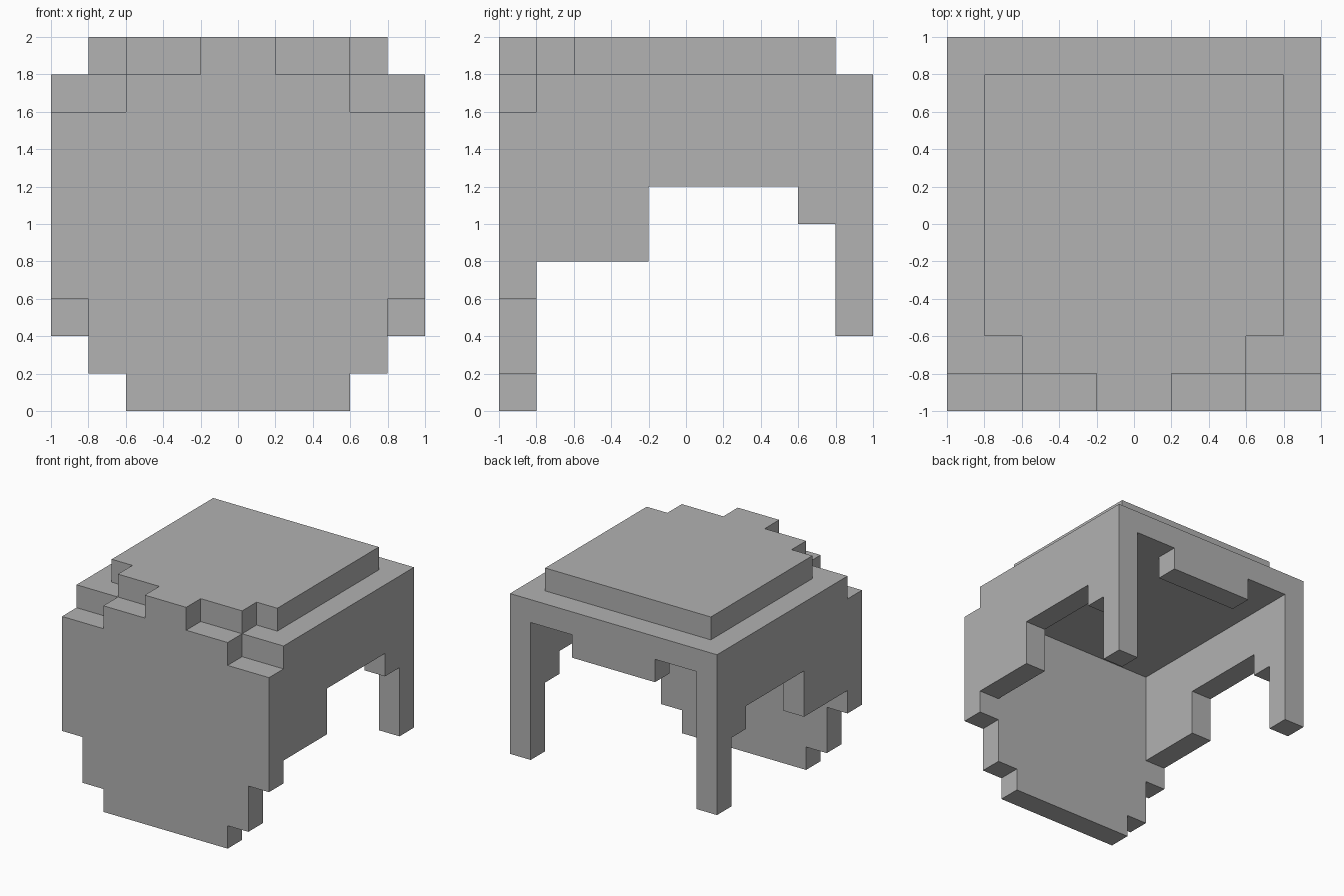
import bpy
import bmesh
from mathutils import Vector

UNIT = 0.2          # edge length of one block
cube = bpy.data.objects.get("Cube")
if cube:
    bpy.data.objects.remove(cube, do_unlink=True)

grey = bpy.data.materials.new("light_grey")
grey.use_nodes = True
colour = (0.445, 0.445, 0.445, 1)
grey.diffuse_color = colour
grey.node_tree.nodes["Principled BSDF"].inputs["Base Color"].default_value = colour

cells = set()


def block(x, y, z):
    """Fill a box of grid cells, mirrored across x."""
    for i in range(*x):
        for j in range(*y):
            for k in range(*z):
                cells.add((i, j, k))
                cells.add((-1 - i, j, k))


# Front face plate, stepped at the chin and brow
front = (-5, -4)
block((0, 1), front, (0, 10))
block((1, 3), front, (0, 9))
block((3, 4), front, (1, 8))
block((4, 5), front, (3, 8))

# Side walls: cheek, ear opening, nape step
side = (4, 5)
block(side, (-4, -1), (4, 9))
block(side, (-1, 3), (6, 9))
block(side, (3, 4), (5, 9))

# Back wall: corner posts, lintel and hanging middle
back = (4, 5)
block(side, back, (2, 9))
block((0, 4), back, (8, 9))
block((0, 2), back, (7, 8))

# Roof and raised crown
block((0, 4), (-4, 4), (8, 9))
block((0, 4), (-3, 4), (9, 10))
block((0, 3), (-4, -3), (9, 10))

# Skin only the exposed cell sides, then merge flat regions
bm = bmesh.new()
for cell in cells:
    centre = Vector(cell) + Vector((0.5, 0.5, 0.5))
    for axis in range(3):
        for sign in (-1, 1):
            n = Vector((0, 0, 0))
            n[axis] = sign
            if tuple(c + int(d) for c, d in zip(cell, n)) in cells:
                continue
            u = Vector((0, 0, 0))
            u[(axis + 1) % 3] = 0.5
            v = n.cross(u)
            mid = centre + n / 2
            corners = (mid - u - v, mid + u - v, mid + u + v, mid - u + v)
            bm.faces.new([bm.verts.new(p * UNIT) for p in corners])
bmesh.ops.remove_doubles(bm, verts=bm.verts[:], dist=0.001)
bmesh.ops.dissolve_limit(bm, angle_limit=0.01, verts=bm.verts[:], edges=bm.edges[:])
bmesh.ops.recalc_face_normals(bm, faces=bm.faces[:])

mesh = bpy.data.meshes.new("helmet_shell")
bm.to_mesh(mesh)
bm.free()
mesh.materials.append(grey)
bpy.context.collection.objects.link(bpy.data.objects.new("helmet_shell", mesh))
